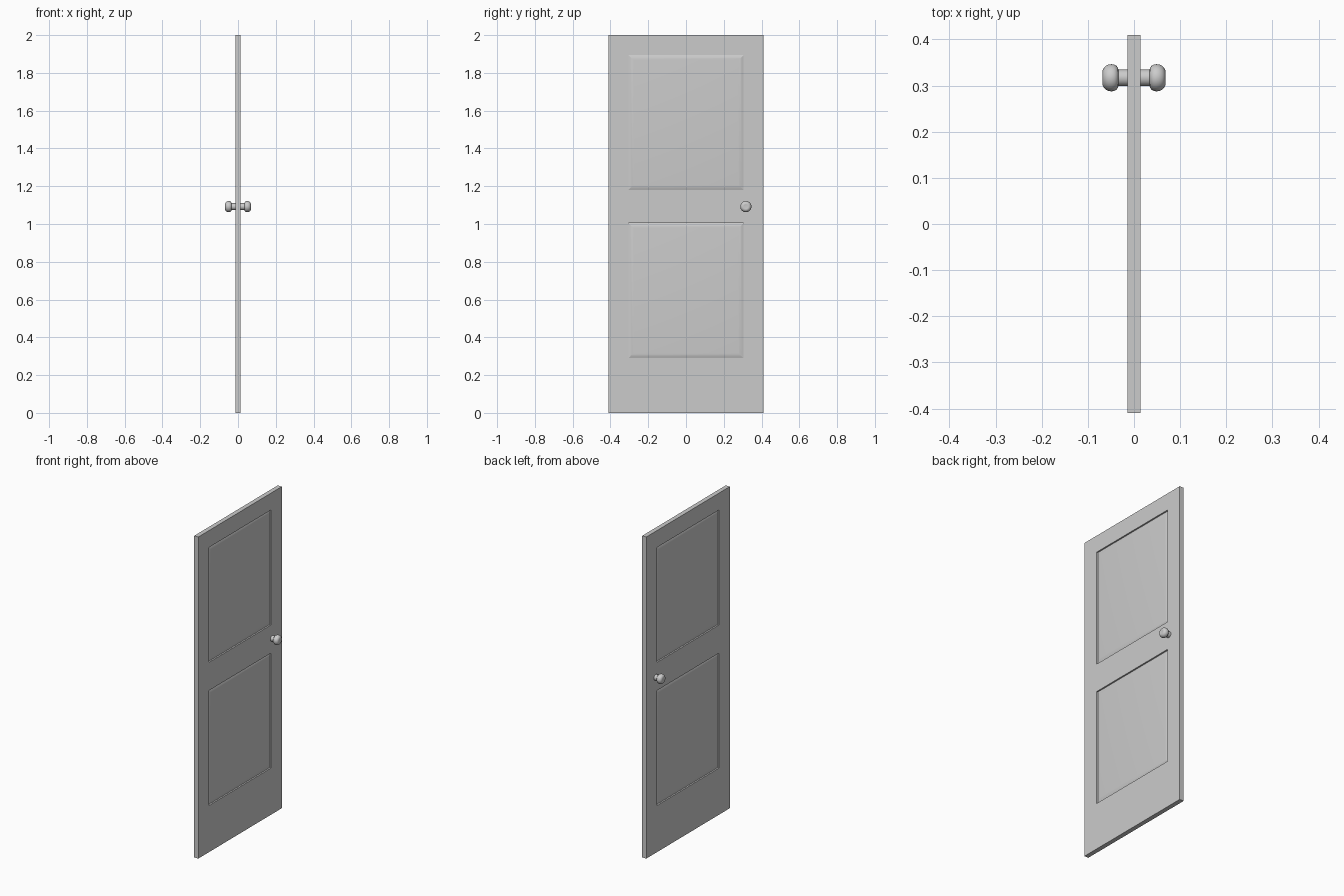
import bpy, bmesh, math
from mathutils import Vector, Matrix

if "Cube" in bpy.data.objects:
    bpy.data.objects.remove(bpy.data.objects["Cube"])

T = 0.014           # half thickness
W = 0.41            # half width
PANEL_Y = 0.305     # panel half width
PANELS_Z = [(0.29, 1.005), (1.18, 1.895)]


def make_object(name, bm):
    bmesh.ops.recalc_face_normals(bm, faces=bm.faces[:])
    mesh = bpy.data.meshes.new(name)
    bm.to_mesh(mesh)
    bm.free()
    obj = bpy.data.objects.new(name, mesh)
    bpy.context.collection.objects.link(obj)
    return obj


def smooth(obj, angle):
    bpy.ops.object.select_all(action='DESELECT')
    obj.select_set(True)
    bpy.context.view_layer.objects.active = obj
    bpy.ops.object.shade_smooth_by_angle(angle=math.radians(angle))


# Door slab, cut along the panel outlines
bm = bmesh.new()
bmesh.ops.create_cube(bm, size=1, matrix=Matrix.Translation((0, 0, 1)) @
                      Matrix.Diagonal((2 * T, 2 * W, 2, 1)))
cuts = [((0, s * PANEL_Y, 0), (0, 1, 0)) for s in (-1, 1)]
cuts += [((0, 0, z), (0, 0, 1)) for pair in PANELS_Z for z in pair]
for co, no in cuts:
    bmesh.ops.bisect_plane(bm, geom=bm.verts[:] + bm.edges[:] + bm.faces[:],
                           plane_co=co, plane_no=no)


# Raised and fielded panels on both sides: sharp recess, then a curved rise
def is_panel(f):
    c = f.calc_center_median()
    return (abs(f.normal.x) > 0.9 and abs(c.y) < 0.1 and
            any(a < c.z < b for a, b in PANELS_Z))


bm.normal_update()
panels = [f for f in bm.faces if is_panel(f)]
for width, depth in [(0.001, -0.008), (0.009, 0.0030), (0.009, 0.0020), (0.008, 0.0008)]:
    bmesh.ops.inset_individual(bm, faces=panels, thickness=width, depth=depth,
                               use_even_offset=True)
smooth(make_object("door_panel", bm), 15)

# Turned knobs: (distance from door centre, radius)
profile = [(0.010, 0), (0.010, 0.018), (0.034, 0.018), (0.035, 0.022), (0.038, 0.026),
           (0.043, 0.0287), (0.049, 0.0295), (0.055, 0.0287), (0.061, 0.026),
           (0.065, 0.022), (0.068, 0.016), (0.0675, 0.012), (0.067, 0)]
for name, side in [("knob_right", 1), ("knob_left", -1)]:
    bm = bmesh.new()
    verts = [bm.verts.new((side * x, r, 0)) for x, r in profile]
    edges = [bm.edges.new(p) for p in zip(verts, verts[1:])]
    bmesh.ops.spin(bm, geom=verts + edges, cent=(0, 0, 0), axis=(1, 0, 0),
                   angle=math.tau, steps=32)
    bmesh.ops.remove_doubles(bm, verts=bm.verts[:], dist=1e-5)
    bmesh.ops.translate(bm, verts=bm.verts[:], vec=Vector((0, 0.317, 1.092)))
    smooth(make_object(name, bm), 40)
